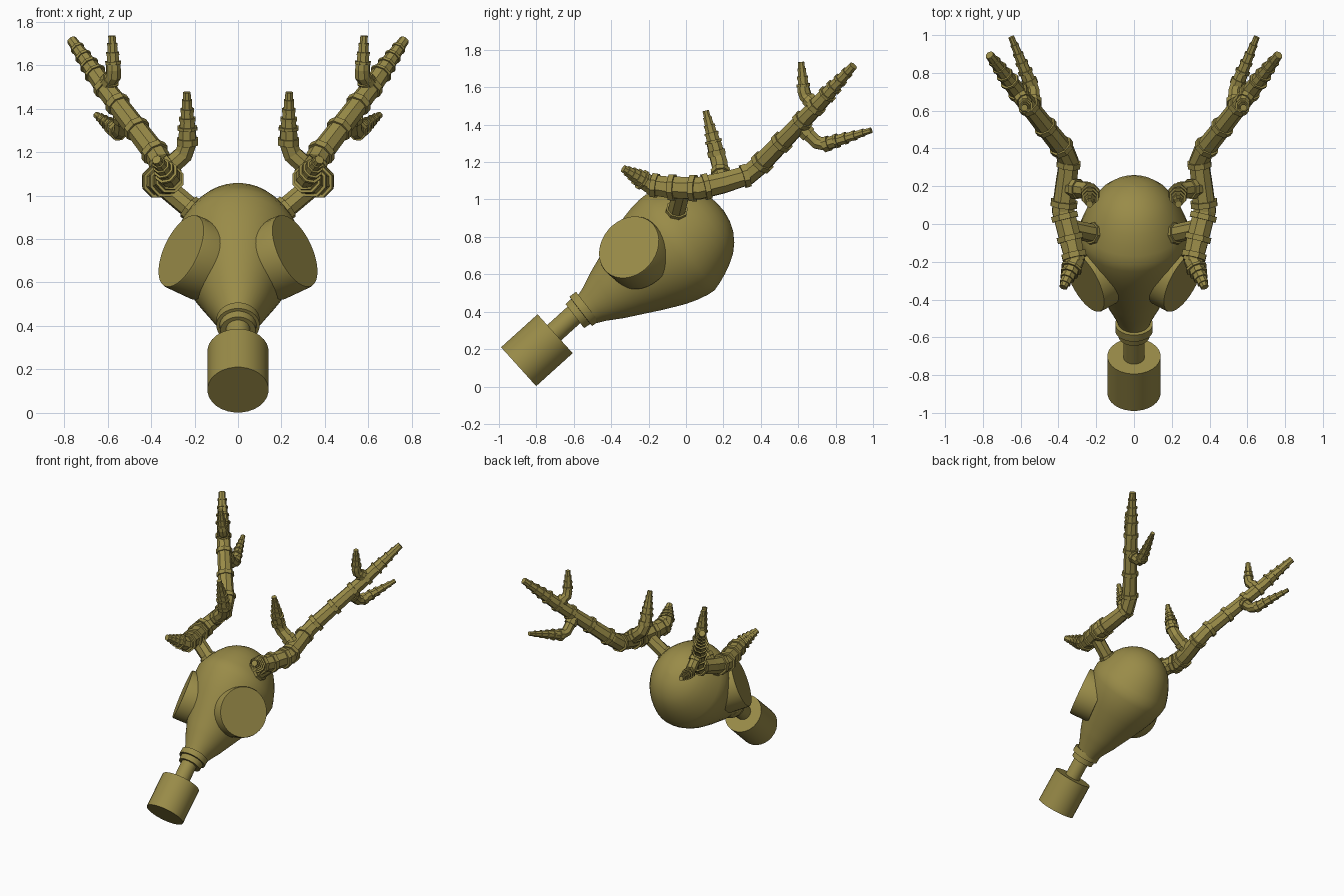
import bpy, bmesh, math
from mathutils import Vector as V

if "Cube" in bpy.data.objects:
    bpy.data.objects.remove(bpy.data.objects["Cube"])

mat = bpy.data.materials.new("olive_brass")
mat.diffuse_color = (0.32, 0.26, 0.065, 1)
mat.use_nodes = True
mat.node_tree.nodes["Principled BSDF"].inputs["Base Color"].default_value = mat.diffuse_color


def finish(name, bm, smooth=None, mirror=False):
    bmesh.ops.recalc_face_normals(bm, faces=bm.faces[:])
    me = bpy.data.meshes.new(name)
    bm.to_mesh(me)
    bm.free()
    me.materials.append(mat)
    ob = bpy.data.objects.new(name, me)
    bpy.context.collection.objects.link(ob)
    if smooth:
        bpy.ops.object.select_all(action='DESELECT')
        ob.select_set(True)
        bpy.context.view_layer.objects.active = ob
        bpy.ops.object.shade_smooth_by_angle(angle=math.radians(smooth))
    if mirror:
        ob.modifiers.new("mirror", 'MIRROR').use_mirror_merge = False
    return ob


def loft(bm, centres, radii, sides=8, dirs=None, xscale=1.0):
    """Closed round tube through centres; each ring faces the local path direction."""
    n = len(centres)
    rings, u = [], None
    for i, c in enumerate(centres):
        if dirs:
            t = dirs
        else:
            t = V()
            if i:
                t += (c - centres[i - 1]).normalized()
            if i < n - 1:
                t += (centres[i + 1] - c).normalized()
        t = t.normalized()
        if u is None:
            u = V((1, 0, 0)) if abs(t.x) < 0.8 else V((0, 0, 1))
        u = (u - t * u.dot(t)).normalized()
        w = t.cross(u)
        ring = []
        for k in range(sides):
            a = 2 * math.pi * (k + 0.5) / sides
            off = (u * math.cos(a) + w * math.sin(a)) * radii[i]
            off.x *= xscale
            ring.append(bm.verts.new(c + off))
        rings.append(ring)
    for r0, r1 in zip(rings, rings[1:]):
        for k in range(sides):
            j = (k + 1) % sides
            bm.faces.new((r0[k], r0[j], r1[j], r1[k]))
    bm.faces.new(rings[0][::-1])
    bm.faces.new(rings[-1])


def turned(name, start, axis, profile, sides, smooth=30, xscale=1.0, mirror=False):
    """Solid of revolution: profile is (distance along axis, radius)."""
    bm = bmesh.new()
    d = V(axis).normalized()
    loft(bm, [V(start) + d * t for t, _ in profile], [r for _, r in profile],
         sides, d, xscale)
    return finish(name, bm, smooth, mirror)


def collar(bm, p, d, r, h=0.03):
    d = d.normalized()
    loft(bm, [p - d * h / 2, p + d * h / 2], [r, r], 8, d)


def antler_limb(name, pts, radii, collars=(), tip_steps=0, tip_from=0.4):
    """Octagonal tube; collars are (segment, fraction); the last segment may step down."""
    bm = bmesh.new()
    pts = [V(p) for p in pts]
    end, body, rb = pts[-1], pts[:], radii[:]
    if tip_steps:
        s = pts[-2].lerp(end, tip_from)
        body[-1], rb[-1] = s, radii[-2] * 0.92
        d, r0, r1 = end - s, radii[-2] * 0.88, radii[-1]
        for i in range(tip_steps):
            f = i / tip_steps
            a, b = s + d * f, s + d * (i + 1) / tip_steps
            r = r0 + (r1 - r0) * i / max(1, tip_steps - 1)
            loft(bm, [a, b], [r, r * 0.92])
            collar(bm, a, d, r * 1.27, 0.014)
    loft(bm, body, rb)
    for seg, f in collars:
        a, b = body[seg], body[seg + 1]
        r = rb[seg] + (rb[seg + 1] - rb[seg]) * f
        collar(bm, a.lerp(b, f), b - a, r * 1.2)
    return finish(name, bm, None, True)


# Head: pear shape turned around a tilted axis, slightly narrow in x
turned("mask_head", (0, -0.53, 0.41), (0, 0.81, 0.585),
       [(0, 0.088), (0.05, 0.108), (0.134, 0.152), (0.18, 0.172), (0.25, 0.203),
        (0.324, 0.236), (0.4, 0.267), (0.45, 0.286), (0.51, 0.303), (0.57, 0.314),
        (0.615, 0.316), (0.66, 0.3), (0.71, 0.278), (0.76, 0.25), (0.81, 0.214),
        (0.85, 0.17), (0.88, 0.118), (0.897, 0.065), (0.904, 0.003)],
       40, 50, 0.92)

# Breathing pipe, snout collar and filter canister
turned("snout_collar", (0, -0.575, 0.392), (0, 0.79, 0.61),
       [(-0.025, 0.082), (0.015, 0.085), (0.016, 0.1), (0.06, 0.1)], 24)
turned("filter_pipe", (0, -0.73, 0.265), (0, 0.742, 0.67), [(0, 0.056), (0.26, 0.056)], 24)
turned("filter_canister", (0, -0.895, 0.106), (0, 0.742, 0.67),
       [(0, 0.141), (0.263, 0.141)], 28)

# Round eye pieces
turned("eye_piece", (0.262, -0.305, 0.745), (-0.81, 0.44, -0.38),
       [(0, 0.155), (0.0, 0.178), (0.008, 0.181), (0.15, 0.181)], 36, 30, 1, True)

# Antlers (right side modelled, left mirrored)
antler_limb("antler_base", [(0.17, -0.06, 0.9), (0.36, -0.02, 1.06)], [0.05, 0.05],
            [(0, 0.25)])
antler_limb("antler_beam",
            [(0.31, -0.2, 1.08), (0.335, -0.09, 1.065), (0.375, 0.07, 1.06),
             (0.36, 0.2, 1.09), (0.345, 0.33, 1.13), (0.37, 0.39, 1.18),
             (0.60, 0.68, 1.48), (0.765, 0.895, 1.715)],
            [0.056, 0.062, 0.064, 0.06, 0.056, 0.055, 0.047, 0.026],
            [(0, 0.3), (1, 0.1), (1, 0.8), (2, 0.3), (3, 0.9), (5, 0.06),
             (5, 0.42), (5, 0.8), (6, 0.2)], 4, 0.35)
antler_limb("front_tine",
            [(0.325, -0.13, 1.07), (0.315, -0.2, 1.085), (0.375, -0.335, 1.165)],
            [0.05, 0.052, 0.024], (), 4, 0.25)
antler_limb("inner_tine",
            [(0.35, 0.19, 1.1), (0.25, 0.18, 1.19), (0.232, 0.165, 1.24),
             (0.235, 0.105, 1.475)],
            [0.046, 0.046, 0.044, 0.02], [(0, 0.45), (2, 0.12)], 4, 0.3)
antler_limb("upper_tine",
            [(0.61, 0.69, 1.5), (0.573, 0.64, 1.55), (0.573, 0.63, 1.58), (0.58, 0.615, 1.735)],
            [0.036, 0.036, 0.035, 0.02], [(0, 0.5)], 3, 0.2)
antler_limb("rear_tine",
            [(0.53, 0.6, 1.4), (0.535, 0.7, 1.305), (0.55, 0.745, 1.295), (0.65, 0.99, 1.37)],
            [0.038, 0.038, 0.037, 0.018], [(0, 0.45), (2, 0.1)], 4, 0.25)
